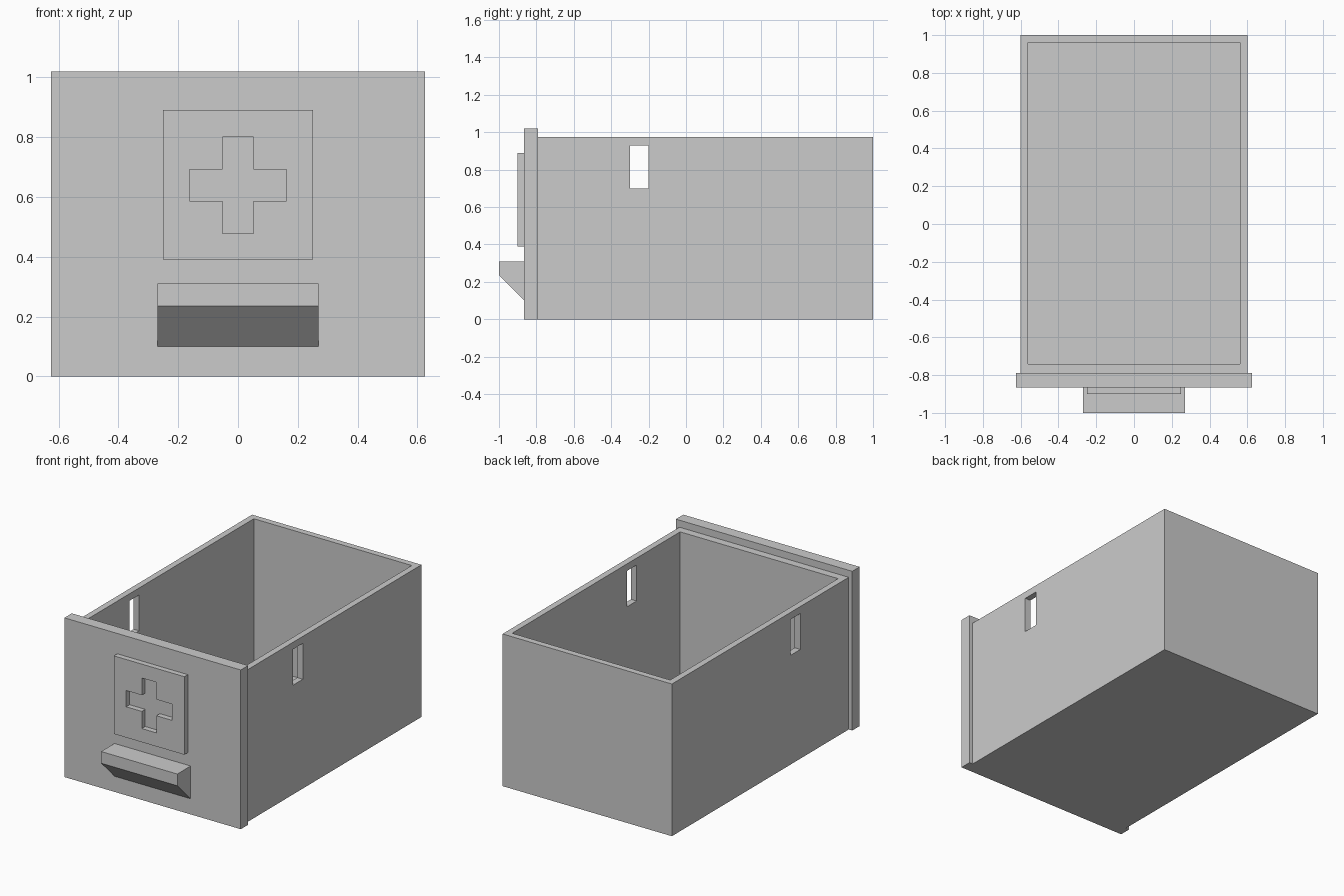
import bpy, bmesh

old = bpy.data.objects.get("Cube")
if old:
    bpy.data.objects.remove(old, do_unlink=True)

# Single plain grey for the whole drawer
grey = bpy.data.materials.new("plain_grey")
grey.use_nodes = True
colour = (0.6, 0.6, 0.6, 1)
grey.diffuse_color = colour
for node in grey.node_tree.nodes:
    if node.type == 'BSDF_PRINCIPLED':
        node.inputs["Base Color"].default_value = colour


def extrude(name, points, direction):
    """Solid made from a flat outline swept along a direction."""
    bm = bmesh.new()
    face = bm.faces.new([bm.verts.new(p) for p in points])
    swept = bmesh.ops.extrude_face_region(bm, geom=[face])["geom"]
    verts = [v for v in swept if isinstance(v, bmesh.types.BMVert)]
    bmesh.ops.translate(bm, verts=verts, vec=direction)
    bmesh.ops.recalc_face_normals(bm, faces=bm.faces)
    mesh = bpy.data.meshes.new(name)
    bm.to_mesh(mesh)
    bm.free()
    mesh.materials.append(grey)
    obj = bpy.data.objects.new(name, mesh)
    bpy.context.collection.objects.link(obj)
    return obj


def box(name, x, y, z):
    outline = [(x[i], y[j], z[0]) for i, j in ((0, 0), (1, 0), (1, 1), (0, 1))]
    return extrude(name, outline, (0, 0, z[1] - z[0]))


def cut(target, cutter):
    cutter.hide_render = True
    mod = target.modifiers.new("cut", 'BOOLEAN')
    mod.operation = 'DIFFERENCE'
    mod.solver = 'EXACT'
    mod.object = cutter
    with bpy.context.temp_override(object=target, active_object=target):
        bpy.ops.object.modifier_apply(modifier=mod.name)
    bpy.data.objects.remove(cutter, do_unlink=True)


# Open drawer body with a slot through each side wall
body = box("drawer_body", (-0.6, 0.6), (-0.79, 1), (0, 0.975))
cut(body, box("cavity_cutter", (-0.56, 0.56), (-0.74, 0.96), (0.04, 1.2)))
cut(body, box("slot_cutter", (-0.8, 0.8), (-0.3, -0.2), (0.7, 0.93)))

# Wider, taller front panel
box("front_panel", (-0.625, 0.625), (-0.865, -0.79), (0, 1.02))

# Raised plate with a cross-shaped opening
plate = box("label_plate", (-0.25, 0.25), (-0.9, -0.865), (0.39, 0.89))
arm, half, mid = 0.162, 0.052, 0.639
quarter = [(arm, half), (half, half), (half, arm)]
cross = []
for x, z in quarter:
    cross.append((x, z))
for turn in range(3):
    cross += [(-z, x) for x, z in cross[-3:]]
cut(plate, extrude("cross_cutter", [(x, -1, mid + z) for x, z in cross], (0, 0.3, 0)))

# Pull handle with a slanted underside
profile = [(-0.865, 0.31), (-1, 0.31), (-1, 0.235), (-0.865, 0.1)]
extrude("pull_handle", [(-0.27, y, z) for y, z in profile], (0.54, 0, 0))
